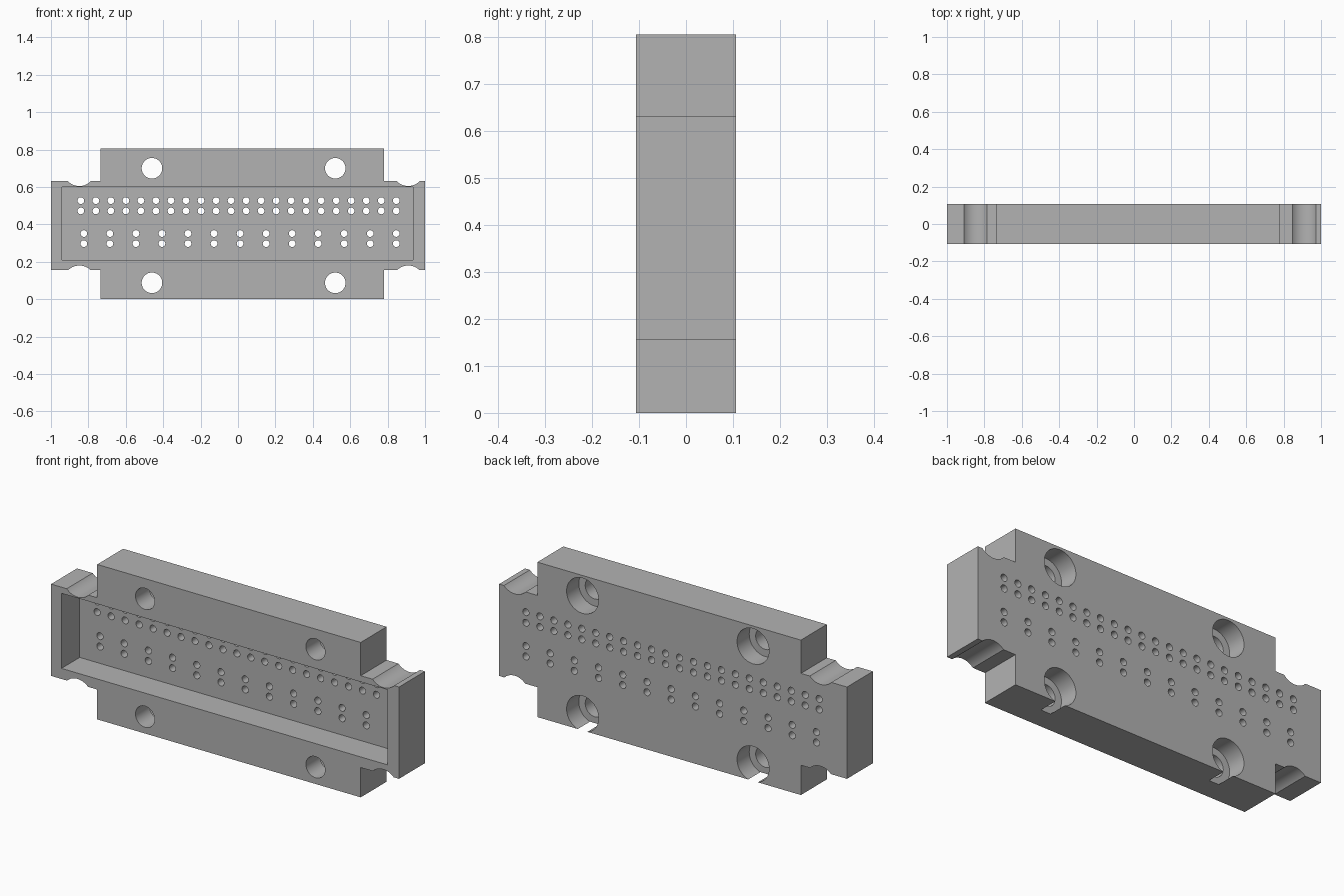
import bpy
import bmesh
from math import pi
from mathutils import Matrix, Vector

if "Cube" in bpy.data.objects:
    bpy.data.objects.remove(bpy.data.objects["Cube"], do_unlink=True)

HALF = 0.1065    # half thickness of the plate
OVER = 0.05      # how far cutters reach past a surface

grey = bpy.data.materials.new("plain grey")
grey.use_nodes = True
grey.diffuse_color = (0.448, 0.448, 0.448, 1)
grey.node_tree.nodes["Principled BSDF"].inputs["Base Color"].default_value = grey.diffuse_color


def make_object(name, bm):
    bmesh.ops.recalc_face_normals(bm, faces=bm.faces)
    mesh = bpy.data.meshes.new(name)
    bm.to_mesh(mesh)
    bm.free()
    mesh.materials.append(grey)
    obj = bpy.data.objects.new(name, mesh)
    bpy.context.scene.collection.objects.link(obj)
    return obj


def box(bm, low, high):
    low, high = Vector(low), Vector(high)
    place = Matrix.Translation((low + high) / 2) @ Matrix.Diagonal((high - low).to_4d())
    bmesh.ops.create_cube(bm, size=1, matrix=place)


def drill(name, centres, radius, y_front, y_back, sides):
    """One cutter made of cylinders along y at each (x, z) centre."""
    bm = bmesh.new()
    for x, z in centres:
        place = Matrix.Translation((x, (y_front + y_back) / 2, z)) @ Matrix.Rotation(pi / 2, 4, "X")
        bmesh.ops.create_cone(bm, cap_ends=True, segments=sides, radius1=radius,
                              radius2=radius, depth=y_back - y_front, matrix=place)
    return make_object(name, bm)


# Body: tall middle with a shorter ear at each end
LEFT, RIGHT, TOP = -0.735, 0.78, 0.805
EAR_LOW, EAR_HIGH = 0.155, 0.632
outline = [(LEFT, 0), (RIGHT, 0), (RIGHT, EAR_LOW), (1, EAR_LOW),
           (1, EAR_HIGH), (RIGHT, EAR_HIGH), (RIGHT, TOP), (LEFT, TOP),
           (LEFT, EAR_HIGH), (-1, EAR_HIGH), (-1, EAR_LOW), (LEFT, EAR_LOW)]
bm = bmesh.new()
front = bm.faces.new([bm.verts.new((x, -HALF, z)) for x, z in outline])
extruded = bmesh.ops.extrude_face_region(bm, geom=[front])["geom"]
bmesh.ops.translate(bm, vec=(0, 2 * HALF, 0),
                    verts=[v for v in extruded if isinstance(v, bmesh.types.BMVert)])
body = make_object("connector_housing", bm)

# Front pocket
bm = bmesh.new()
box(bm, (-0.94, -HALF - OVER, 0.21), (0.935, 0.043, 0.60))
pocket = make_object("pocket_cutter", bm)

# Scalloped reliefs above and below the ears
scallops = [(x, z) for x in (-0.848, 0.91) for z in (0.69, 0.095)]
relief = drill("ear_relief_cutter", scallops, 0.085, -HALF - OVER, HALF + OVER, 64)

# Mounting holes with wide counterbores from the back
mounts = [(x, z) for x in (-0.46, 0.52) for z in (0.70, 0.0875)]
bores = drill("counterbore_cutter", mounts, 0.092, HALF - 0.1, HALF + OVER, 48)
bolts = drill("bolt_hole_cutter", mounts, 0.055, -HALF - OVER, HALF + OVER, 48)

# Pin holes: two dense rows over two sparse rows
pins = []
for count, first, last, rows in ((22, -0.84, 0.846, (0.527, 0.472)),
                                 (13, -0.824, 0.846, (0.351, 0.297))):
    step = (last - first) / (count - 1)
    pins += [(first + i * step, z) for z in rows for i in range(count)]
sockets = drill("pin_hole_cutter", pins, 0.018, -HALF - OVER, HALF + OVER, 20)

# Cut everything, keep the finished mesh and drop the cutters
cutters = [pocket, relief, bores, bolts, sockets]
for cutter in cutters:
    cutter.hide_render = True
    cut = body.modifiers.new(cutter.name, "BOOLEAN")
    cut.operation = "DIFFERENCE"
    cut.solver = "EXACT"
    cut.object = cutter
graph = bpy.context.evaluated_depsgraph_get()
finished = bpy.data.meshes.new_from_object(body.evaluated_get(graph))
body.modifiers.clear()
body.data = finished
for cutter in cutters:
    bpy.data.objects.remove(cutter, do_unlink=True)
finished.materials.clear()
finished.materials.append(grey)
for face in finished.polygons:
    face.material_index = 0

# Round walls shade smoothly, corners stay sharp
bpy.ops.object.select_all(action="DESELECT")
body.select_set(True)
bpy.context.view_layer.objects.active = body
bpy.ops.object.shade_smooth_by_angle(angle=pi / 6)
